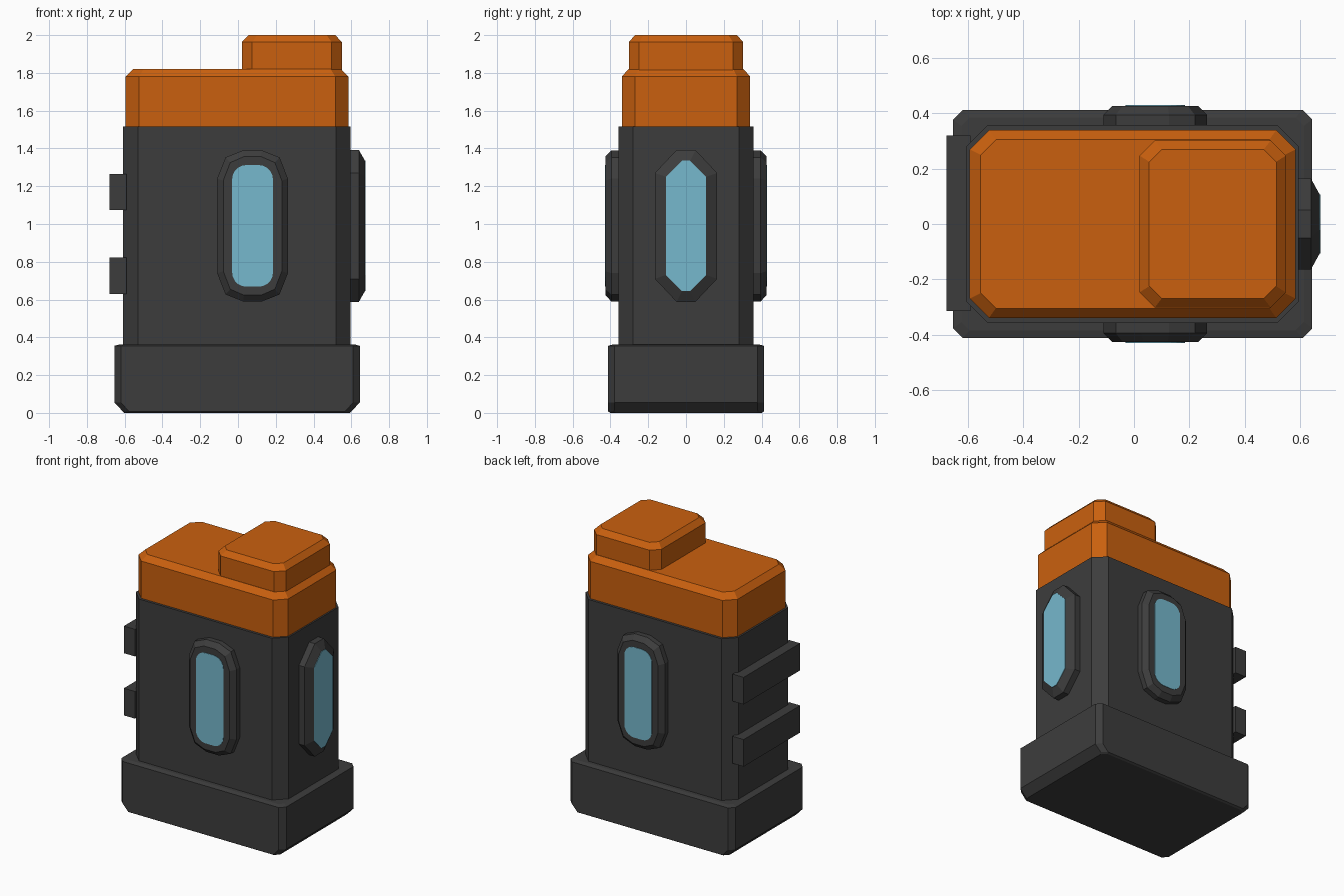
import bpy
import bmesh
from math import cos, sin, pi
from mathutils import Matrix, Vector

cube = bpy.data.objects.get("Cube")
if cube:
    bpy.data.objects.remove(cube, do_unlink=True)


def material(name, rgb):
    m = bpy.data.materials.new(name)
    m.use_nodes = True
    m.diffuse_color = (*rgb, 1)
    m.node_tree.nodes["Principled BSDF"].inputs["Base Color"].default_value = (*rgb, 1)
    return m


grey = material("dark_grey", (0.046, 0.046, 0.046))
orange = material("orange", (0.59, 0.118, 0.0045))
blue = material("pale_blue", (0.18, 0.48, 0.61))


def mirrored(quarter):
    """Closed outline from the points of its first quadrant, going counter-clockwise."""
    q = [Vector(p) for p in quarter]
    return ([(p.x, p.y) for p in q] + [(-p.x, p.y) for p in reversed(q)]
            + [(-p.x, -p.y) for p in q] + [(p.x, -p.y) for p in reversed(q)])


def clipped(hx, hy, c):
    return mirrored([(hx, hy - c), (hx - c, hy)])


def loft(name, layers, mat, place=Matrix()):
    """Solid through (height, outline) layers, moved into place."""
    bm = bmesh.new()
    rings = [[bm.verts.new((x, y, h)) for x, y in outline] for h, outline in layers]
    for a, b in zip(rings, rings[1:]):
        n = len(a)
        for i in range(n):
            j = (i + 1) % n
            bm.faces.new((a[i], a[j], b[j], b[i]))
    bm.faces.new(rings[0][::-1])
    bm.faces.new(rings[-1])
    bm.transform(place)
    bmesh.ops.recalc_face_normals(bm, faces=bm.faces[:])
    mesh = bpy.data.meshes.new(name)
    bm.to_mesh(mesh)
    bm.free()
    mesh.materials.append(mat)
    ob = bpy.data.objects.new(name, mesh)
    bpy.context.collection.objects.link(ob)
    return ob


def at(x, y=0, z=0):
    return Matrix.Translation((x, y, z))


# Base, with its ends chamfered underneath
loft("base", [(0, clipped(0.597, 0.40, 0.03)),
              (0.008, clipped(0.605, 0.413, 0.033)),
              (0.055, clipped(0.65, 0.413, 0.035)),
              (0.355, clipped(0.65, 0.413, 0.035)),
              (0.363, clipped(0.62, 0.385, 0.03))], grey, at(-0.005))

# Main body
body = clipped(0.602, 0.358, 0.078)
loft("body", [(0.34, body), (1.515, body)], grey, at(-0.006))

# Cap and raised button
cap = clipped(0.59, 0.34, 0.07)
loft("cap", [(1.50, cap), (1.78, cap), (1.82, clipped(0.55, 0.305, 0.055))],
     orange, at(-0.005))
button = clipped(0.265, 0.303, 0.055)
loft("button", [(1.81, button), (1.963, button), (2.0, clipped(0.23, 0.27, 0.045))],
     orange, at(0.285))

# Two grip ribs on one end
rib = mirrored([(0.044, 0.318)])
for name, z in (("upper_rib", 1.073), ("lower_rib", 0.63)):
    loft(name, [(0, rib), (0.193, rib)], grey, at(-0.635, 0.003, z))

# Windows on front and back: stepped frame with a rounded pane
outer = mirrored([(0.1875, 0.25), (0.143, 0.363), (0.05, 0.4)])
inner = mirrored([(0.155, 0.24), (0.118, 0.335), (0.045, 0.367)])
r = 0.075
pane = mirrored([(0.108 - r + r * cos(a), 0.322 - r + r * sin(a))
                 for a in [i * pi / 10 for i in range(6)]])
for side, sign in (("front", -1), ("back", 1)):
    # local x -> x, local y -> z, local height -> outward along y
    place = at(0.077, 0, 0.99) @ Matrix(((1, 0, 0, 0), (0, 0, sign, 0),
                                         (0, 1, 0, 0), (0, 0, 0, 1)))
    loft(side + "_window_frame", [(0.34, outer), (0.395, outer), (0.427, inner)],
         grey, place)
    loft(side + "_window_pane", [(0.425, pane), (0.430, pane)], blue, place)

# End window: clipped frame sloping straight to its pane
outer = mirrored([(0.165, 0.28), (0.05, 0.402)])
inner = mirrored([(0.107, 0.26), (0.022, 0.345)])
place = at(0, 0, 0.99) @ Matrix(((0, 0, 1, 0), (1, 0, 0, 0), (0, 1, 0, 0), (0, 0, 0, 1)))
loft("end_window_frame", [(0.58, outer), (0.64, outer), (0.672, inner)], grey, place)
loft("end_window_pane", [(0.671, inner), (0.675, inner)], blue, place)
